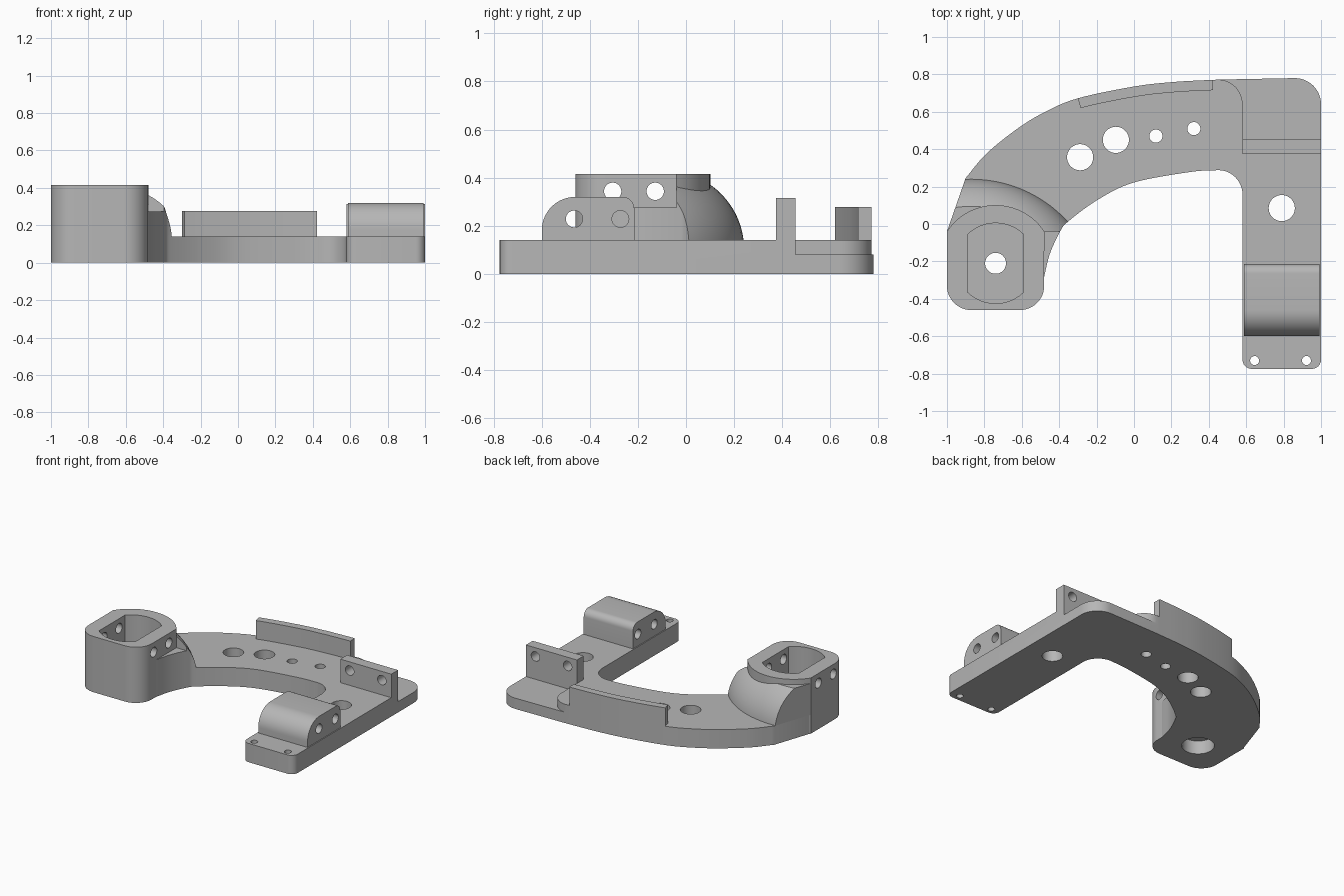
import bpy, bmesh, math
from mathutils import Vector

if "Cube" in bpy.data.objects:
    bpy.data.objects.remove(bpy.data.objects["Cube"], do_unlink=True)

grey = bpy.data.materials.new("plain_grey")
grey.use_nodes = True
grey.diffuse_color = (0.47, 0.47, 0.47, 1)
grey.node_tree.nodes["Principled BSDF"].inputs["Base Color"].default_value = (0.47, 0.47, 0.47, 1)


def finish(bm, name):
    bmesh.ops.recalc_face_normals(bm, faces=bm.faces[:])
    mesh = bpy.data.meshes.new(name)
    bm.to_mesh(mesh)
    bm.free()
    mesh.materials.append(grey)
    obj = bpy.data.objects.new(name, mesh)
    bpy.context.collection.objects.link(obj)
    return obj


def prism(name, outline, low, high, axis="z"):
    """Extrude a 2D outline along z, x (outline in y,z) or y (outline in x,z)."""
    place = {"z": lambda a, b, t: (a, b, t), "x": lambda a, b, t: (t, a, b),
             "y": lambda a, b, t: (a, t, b)}[axis]
    bm = bmesh.new()
    face = bm.faces.new([bm.verts.new(place(a, b, low)) for a, b in outline])
    new = bmesh.ops.extrude_face_region(bm, geom=[face])["geom"]
    shift = Vector(place(0, 0, high - low))
    bmesh.ops.translate(bm, vec=shift, verts=[v for v in new if isinstance(v, bmesh.types.BMVert)])
    return finish(bm, name)


def arc(cx, cy, r, start, end, n=12):
    angles = [math.radians(start + (end - start) * i / n) for i in range(n + 1)]
    return [(cx + r * math.cos(a), cy + r * math.sin(a)) for a in angles]


def circle(cx, cy, r):
    return arc(cx, cy, r, 0, 360, 40)[:-1]


def box(a0, a1, b0, b1):
    return [(a0, b0), (a1, b0), (a1, b1), (a0, b1)]


def curve(points, n=8):
    """Smooth path through the given points."""
    p = [Vector(q) for q in points]
    p = [2 * p[0] - p[1]] + p + [2 * p[-1] - p[-2]]
    out = []
    for a, b, c, d in zip(p, p[1:], p[2:], p[3:]):
        for i in range(n):
            t = i / n
            out.append(0.5 * (2 * b + (c - a) * t + (2 * a - 5 * b + 4 * c - d) * t * t
                              + (3 * b - a - 3 * c + d) * t ** 3))
    return [tuple(v) for v in out] + [tuple(p[-2])]


def cut(obj, tool, operation="DIFFERENCE"):
    mod = obj.modifiers.new("cut", "BOOLEAN")
    mod.operation, mod.solver, mod.object = operation, "EXACT", tool
    bpy.context.view_layer.objects.active = obj
    bpy.ops.object.modifier_apply(modifier=mod.name)


def cut_and_drop(obj, *args, **kw):
    tool = prism("cutter", *args, **kw)
    cut(obj, tool)
    bpy.data.objects.remove(tool, do_unlink=True)


# Edges of the curved arm
outer = curve([(-0.9, 0.246), (-0.79, 0.375), (-0.63, 0.505), (-0.48, 0.597), (-0.3, 0.672),
               (0, 0.735), (0.22, 0.76), (0.45, 0.772)])
inner = curve([(0.45, 0.288), (0.3, 0.278), (0, 0.222), (-0.19, 0.132), (-0.35, 0.015),
               (-0.395, -0.04), (-0.45, -0.16), (-0.48, -0.28)])
inner_back = [p for p in inner if p[1] > -0.039] + [(-0.395, -0.04)]
inner_front = [p for p in inner if p[1] < -0.041]

# Base plate with lowered rear corner
plate = prism("base_plate",
              [(-1, -0.05)] + outer + arc(0.86, 0.64, 0.14, 90, 0)
              + arc(0.95, -0.725, 0.05, 0, -90, 6) + arc(0.63, -0.725, 0.05, -90, -180, 6)
              + arc(0.45, 0.158, 0.13, 0, 90) + inner
              + [(-0.55, -0.28), (-0.55, -0.06)], 0, 0.14)
cut_and_drop(plate, [(0.45, 0.9)] + arc(0.45, 0.642, 0.13, 90, 0)
             + [(0.58, 0.455), (1.1, 0.455), (1.1, 0.9)], 0.08, 0.3)
for x, y, r in [(-0.288, 0.357, 0.07), (-0.097, 0.45, 0.07), (0.117, 0.47, 0.035),
                (0.32, 0.51, 0.035), (0.79, 0.085, 0.07), (0.645, -0.73, 0.024), (0.922, -0.73, 0.024)]:
    cut_and_drop(plate, circle(x, y, r), -0.1, 0.3)

# Socket column with pocket, stepped bore and cross holes
cx, cy = -0.74, -0.21
column = prism("socket_column",
               arc(cx, cy, 0.311, 33.2, 146.8, 24) + arc(-0.87, -0.33, 0.13, 180, 270)
               + arc(-0.61, -0.33, 0.13, 270, 360), 0, 0.415)
pocket = arc(cx, cy, 0.215, 45.8, 134.2) + arc(cx, cy, 0.215, 225.8, 314.2)
cut_and_drop(column, pocket, 0.2, 0.6)
cut_and_drop(column, circle(cx, cy, 0.11), -0.1, 0.1)
cut_and_drop(column, circle(cx, cy, 0.056), -0.1, 0.3)
for y in (-0.305, -0.128):
    cut_and_drop(column, circle(y, 0.343, 0.036), -1.2, -0.3, axis="x")

# Rounded shoulder behind the column: a turned shape trimmed to the arm
profile = [(0, 0.05), (0.702, 0.05)] + arc(0.372, 0.1, 0.33, 0, 56.4, 16) + [(0, 0.375)]
bm = bmesh.new()
verts = [bm.verts.new((r, 0, z)) for r, z in profile]
edges = [bm.edges.new(pair) for pair in zip(verts, verts[1:])]
bmesh.ops.spin(bm, geom=verts + edges, axis=(0, 0, 1), cent=(0, 0, 0), angle=math.tau, steps=96)
bmesh.ops.remove_doubles(bm, verts=bm.verts[:], dist=0.0005)
bmesh.ops.translate(bm, vec=(-0.87, -0.46, 0), verts=bm.verts[:])
turned = finish(bm, "turned_cutter")
shoulder = prism("shoulder", [(-1, -0.04)] + outer + inner_back, 0.14, 0.6)
cut(shoulder, turned, "INTERSECT")
bpy.data.objects.remove(turned, do_unlink=True)
cut_and_drop(shoulder, pocket, 0.2, 0.6)

# Flat shelf beside the column
shelf = prism("side_shelf", [(-0.55, -0.04), (-0.395, -0.04)] + inner_front + [(-0.55, -0.28)], 0.14, 0.275)

# Raised fence on the outer edge
run = [p for p in outer if -0.31 < p[0] < 0.445]
inside = []
for i, p in enumerate(run):
    d = (Vector(run[min(i + 1, len(run) - 1)]) - Vector(run[max(i - 1, 0)])).normalized()
    inside.append((p[0] + d.y * 0.055, p[1] - d.x * 0.055))
fence = prism("edge_fence", run + inside[::-1], 0.14, 0.277)

# Upright tab with two holes
tab = prism("upright_tab", box(0.58, 1, 0.375, 0.455), 0.14, 0.315)
for x in (0.657, 0.922):
    cut_and_drop(tab, circle(x, 0.25, 0.035), 0.2, 0.6, axis="y")

# Rounded pin block
block = prism("pin_block", [(-0.6, 0.14)] + arc(-0.46, 0.18, 0.14, 180, 90, 16)
              + arc(-0.265, 0.27, 0.05, 90, 0, 8) + [(-0.215, 0.14)], 0.587, 0.993, axis="x")
for y in (-0.465, -0.273):
    cut_and_drop(block, circle(y, 0.228, 0.035), 0.4, 1.2, axis="x")

# Smooth curved walls, crisp edges
bpy.ops.object.select_all(action="DESELECT")
for part in (plate, column, shoulder, shelf, fence, tab, block):
    part.select_set(True)
bpy.context.view_layer.objects.active = plate
bpy.ops.object.shade_smooth_by_angle(angle=math.radians(30))
